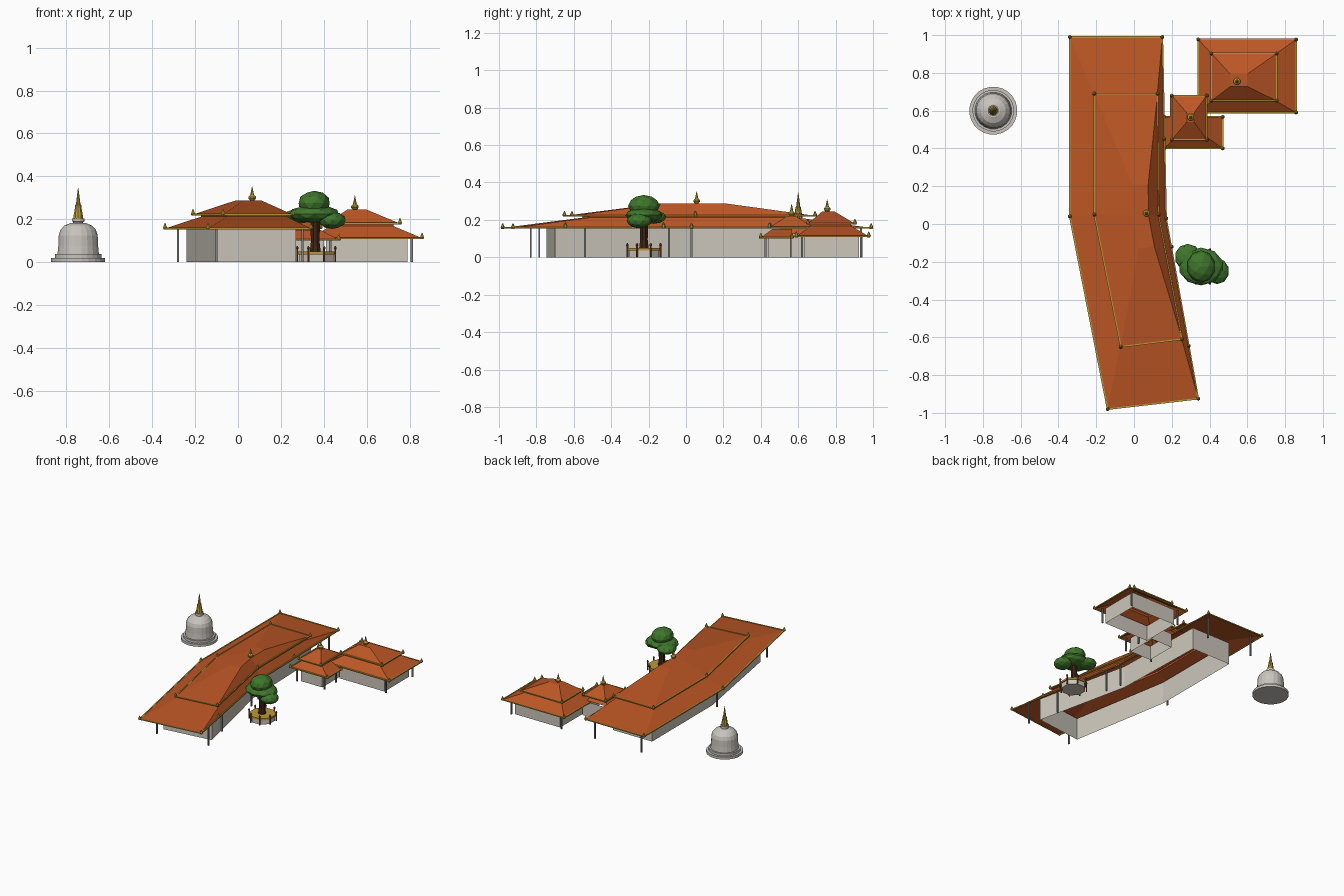
import bpy, bmesh, math
from mathutils import Vector

cube = bpy.data.objects.get("Cube")
if cube:
    bpy.data.objects.remove(cube)


def material(name, r, g, b):
    m = bpy.data.materials.new(name)
    m.use_nodes = True
    m.diffuse_color = (r, g, b, 1)
    m.node_tree.nodes["Principled BSDF"].inputs["Base Color"].default_value = (r, g, b, 1)
    return m


TILE = material("roof tile orange", .50, .093, .018)
WALL = material("plaster grey", .61, .57, .50)
STONE = material("pale stone", .58, .55, .51)
GOLD = material("gold", .50, .32, .04)
POST = material("post grey", .22, .22, .21)
LEAF = material("leaf green", .05, .18, .025)
BARK = material("bark brown", .05, .018, .009)
RED = material("red brown", .30, .06, .02)


def finish(name, bm, mat):
    bmesh.ops.recalc_face_normals(bm, faces=bm.faces)
    me = bpy.data.meshes.new(name)
    bm.to_mesh(me)
    bm.free()
    me.materials.append(mat)
    ob = bpy.data.objects.new(name, me)
    bpy.context.collection.objects.link(ob)
    return ob


def loft(name, rings, mat, cap_top=False, cap_bottom=False):
    """Join stacked outlines, given as (points, z)."""
    bm = bmesh.new()
    loops = [[bm.verts.new((x, y, z)) for x, y in pts] for pts, z in rings]
    n = len(loops[0])
    for a, b in zip(loops, loops[1:]):
        for i in range(n):
            j = (i + 1) % n
            bm.faces.new((a[i], a[j], b[j], b[i]))
    if cap_top:
        bm.faces.new(loops[-1])
    if cap_bottom:
        bm.faces.new(loops[0])
    return finish(name, bm, mat)


def circle(x, y, r, n):
    return [(x + r * math.cos(math.tau * (i + .5) / n),
             y + r * math.sin(math.tau * (i + .5) / n)) for i in range(n)]


def lathe(name, x, y, z, profile, mat, n=8):
    return loft(name, [(circle(x, y, r, n), z + h) for r, h in profile], mat, True, True)


def rect(x0, x1, y0, y1):
    return [(x0, y1), (x1, y1), (x1, y0), (x0, y0)]


def scaled(pts, s, c):
    return [(c[0] + (x - c[0]) * s, c[1] + (y - c[1]) * s) for x, y in pts]


def eave_trim(name, pts, z, t=.004):
    """Thin gold beams along an eave, with a small finial on each corner."""
    bm = bmesh.new()
    for i, p in enumerate(pts):
        a = Vector((*p, z))
        b = Vector((*pts[(i + 1) % len(pts)], z))
        side = (b - a).cross(Vector((0, 0, 1))).normalized() * t
        up = Vector((0, 0, t))
        ends = [[bm.verts.new(e + u * side + v * up)
                 for u, v in ((-1, -1), (1, -1), (1, 1), (-1, 1))] for e in (a, b)]
        for k in range(4):
            m = (k + 1) % 4
            bm.faces.new((ends[0][k], ends[0][m], ends[1][m], ends[1][k]))
        bm.faces.new(ends[0])
        bm.faces.new(ends[1])
    finish(name + "_trim", bm, GOLD)
    for i, (x, y) in enumerate(pts):
        lathe(f"{name}_corner_finial_{i}", x, y, z - .005,
              ((.008, 0), (.011, .008), (.008, .016), (.002, .03)), GOLD, 6)


def apex_finial(name, x, y, z):
    lathe(name, x, y, z - .003, ((.008, 0), (.019, .012), (.019, .02), (.010, .028),
                                 (.006, .045), (.001, .068)), GOLD)


def posts(name, points, h, r=.007):
    for i, (x, y) in enumerate(points):
        lathe(f"{name}_post_{i}", x, y, 0, ((r, 0), (r, h)), POST, 4)


def tiered_roof(name, eave, z0, upper, z1, top_z, centre, inner, top, neck):
    """Two stacked hipped roofs with trimmed eaves."""
    ring = scaled(upper, inner, centre)
    loft(name + "_lower_roof", [(eave, z0), (ring, neck)], TILE)
    loft(name + "_neck", [(ring, neck), (ring, z1 + .004)], TILE)
    loft(name + "_upper_roof", [(upper, z1), (scaled(upper, top, centre), top_z)], TILE, True)
    eave_trim(name + "_lower", eave, z0)
    eave_trim(name + "_upper", upper, z1)


# Long bent hall
hall_eave = [(-.34, .99), (.15, .99), (.17, .03), (.34, -.925), (-.14, -.98), (-.34, .04)]
hall_upper = [(-.21, .69), (.125, .69), (.13, .05), (.255, -.61), (-.07, -.65), (-.21, .05)]
hall_walls = [(-.24, .75), (.09, .75), (.11, .03), (.27, -.70), (-.105, -.745), (-.24, .03)]
loft("hall_walls", [(hall_walls, 0), (hall_walls, .17)], WALL)
tiered_roof("hall", hall_eave, .157, hall_upper, .222, .288, (.058, .047), .86, .254, .212)
apex_finial("hall_apex_finial", .066, .057, .288)
posts("hall", [(-.28, .935), (.11, .935), (-.28, .03), (-.10, -.83), (.30, -.785),
               (.245, -.54), (.175, -.09), (.15, .03)], .16)
for i, (x, y) in enumerate([(.16, .45), (.20, -.12), (.29, -.645)]):
    lathe(f"hall_side_finial_{i}", x, y, .155,
          ((.008, 0), (.011, .008), (.002, .03)), GOLD, 6)

# Large pavilion
big_walls = rect(.41, .79, .63, .925)
loft("large_pavilion_walls", [(big_walls, 0), (big_walls, .12)], WALL)
tiered_roof("large_pavilion", rect(.34, .858, .59, .977), .112,
            rect(.41, .755, .652, .903), .18, .245, (.545, .755), .86, .26, .168)
apex_finial("large_pavilion_apex_finial", .545, .755, .245)
posts("large_pavilion", rect(.39, .81, .62, .94), .115)

# Small linking pavilion
small_walls = rect(.22, .40, .44, .67)
loft("small_pavilion_walls", [(small_walls, 0), (small_walls, .11)], WALL)
small_eave = rect(.16, .47, .40, .567)
loft("small_pavilion_lower_roof",
     [(small_eave, .105), (rect(.22, .385, .46, .567), .15)], TILE)
loft("small_pavilion_rear_roof",
     [(rect(.19, .36, .50, .68), .125), (rect(.22, .34, .50, .64), .155)], TILE)
eave_trim("small_pavilion_lower", small_eave, .105)
small_upper = rect(.20, .385, .445, .68)
loft("small_pavilion_upper_roof",
     [(small_upper, .16), (scaled(small_upper, .2, (.30, .565)), .22)], TILE, True)
eave_trim("small_pavilion_upper", small_upper, .16)
apex_finial("small_pavilion_apex_finial", .30, .565, .22)
posts("small_pavilion", [(.20, .425), (.43, .425), (.43, .56)], .105)

# Bell-shaped shrine
sx, sy = -.745, .60
lathe("shrine_base", sx, sy, 0, ((.127, 0), (.127, .019), (.110, .019), (.110, .037)), STONE, 24)
lathe("shrine_dome", sx, sy, .035, ((.098, 0), (.094, .04), (.092, .09), (.084, .115),
                                    (.066, .135), (.035, .148)), STONE, 20)
lathe("shrine_neck", sx, sy, .18, ((.024, 0), (.024, .008), (.030, .010), (.030, .024)), STONE, 12)
lathe("shrine_spire", sx, sy, .202, ((.024, 0), (.022, .02), (.017, .045), (.015, .065),
                                     (.011, .068), (.007, .1), (.001, .145)), GOLD, 10)

# Tree in an eight-sided planter
tx, ty = .365, -.225
lathe("planter_wall", tx, ty, 0, ((.086, 0), (.086, .036)), WALL)
lathe("planter_rim", tx, ty, .036, ((.094, 0), (.094, .013)), GOLD)
for i, (x, y) in enumerate(circle(tx, ty, .096, 8)):
    lathe(f"planter_post_{i}", x, y, 0, ((.005, 0), (.005, .062)), RED, 6)
    lathe(f"planter_post_cap_{i}", x, y, .06, ((.005, 0), (.008, .006), (.002, .016)), RED, 6)
lathe("tree_trunk", tx - .005, ty, .045, ((.028, 0), (.022, .05), (.024, .15)), BARK)
crowns = [((.355, -.225, .275), (.076, .085, .058)),
          ((.355, -.225, .225), (.120, .100, .042)),
          ((.285, -.175, .215), (.070, .070, .036)),
          ((.440, -.250, .195), (.064, .068, .040))]
for i, (pos, size) in enumerate(crowns):
    bm = bmesh.new()
    bmesh.ops.create_icosphere(bm, subdivisions=2, radius=1)
    bmesh.ops.scale(bm, vec=size, verts=bm.verts)
    bmesh.ops.translate(bm, vec=pos, verts=bm.verts)
    finish(f"tree_crown_{i}", bm, LEAF)
